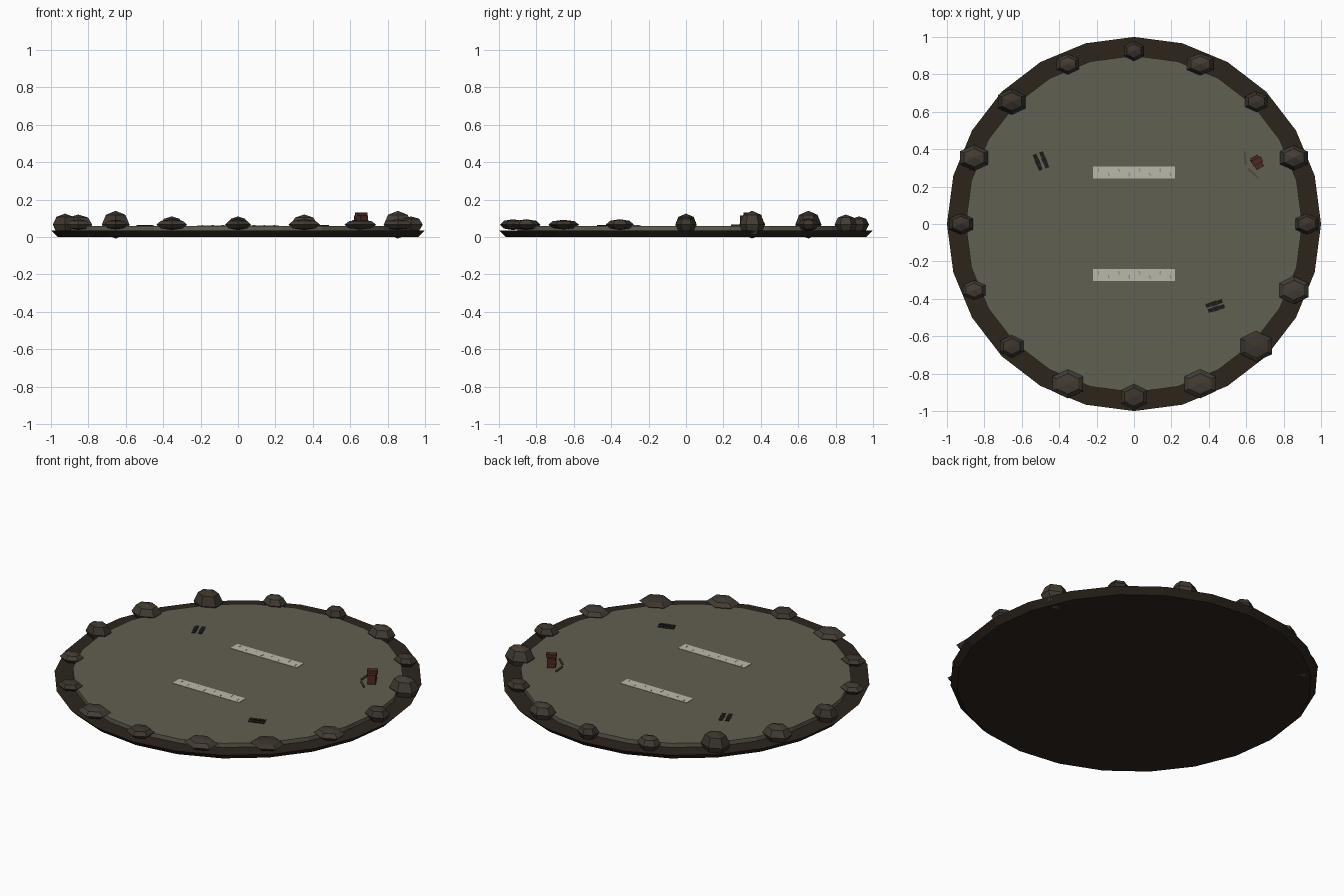
import bpy
from math import radians, cos, sin

if "Cube" in bpy.data.objects:
    bpy.data.objects.remove(bpy.data.objects["Cube"])


def material(name, r, g, b):
    m = bpy.data.materials.new(name)
    m.diffuse_color = (r, g, b, 1)
    m.use_nodes = True
    m.node_tree.nodes["Principled BSDF"].inputs["Base Color"].default_value = m.diffuse_color
    return m


EARTH = material("earth", 0.026, 0.018, 0.012)
SAND = material("sand", 0.12, 0.115, 0.083)
CHALK = material("chalk", 0.50, 0.48, 0.40)
WORN = material("worn_chalk", 0.30, 0.28, 0.23)
DARK = material("dark_print", 0.012, 0.011, 0.009)
RED = material("rust_red", 0.07, 0.022, 0.016)
WOOD = material("wood", 0.08, 0.06, 0.04)
ROCKS = [material("rock_a", 0.045, 0.035, 0.026),
         material("rock_b", 0.055, 0.045, 0.033)]


def finish(name, mat):
    o = bpy.context.object
    o.name = name
    o.data.materials.append(mat)
    return o


def disc(name, r1, r2, z0, z1, mat):
    bpy.ops.mesh.primitive_cone_add(vertices=24, radius1=r1, radius2=r2,
                                    depth=z1 - z0, location=(0, 0, (z0 + z1) / 2))
    return finish(name, mat)


def box(name, x, y, z0, z1, sx, sy, angle, mat):
    bpy.ops.mesh.primitive_cube_add(size=1, location=(x, y, (z0 + z1) / 2),
                                    rotation=(0, 0, radians(angle)))
    bpy.context.object.scale = (sx, sy, z1 - z0)
    return finish(name, mat)


# ground: flared earth rim and raised sand floor
disc("earth_base", 0.965, 1.0, 0.0, 0.035, EARTH)
disc("sand_floor", 0.90, 0.90, 0.03, 0.06, SAND)

# ring of boulders: (width x, width y, top height), counter-clockwise from +x
stones = [(.125, .115, .11), (.15, .135, .14), (.12, .11, .10), (.14, .12, .12),
          (.107, .107, .11), (.12, .11, .11), (.148, .14, .14), (.15, .14, .12),
          (.13, .115, .125), (.12, .107, .095), (.125, .12, .092), (.165, .155, .095),
          (.14, .14, .095), (.17, .155, .095), (.17, .165, .092), (.155, .15, .095)]
for i, (wx, wy, top) in enumerate(stones):
    a = radians(22.5 * i)
    bpy.ops.mesh.primitive_uv_sphere_add(
        segments=6, ring_count=4, radius=1, rotation=(0, 0, 0),
        location=(0.925 * cos(a), 0.925 * sin(a), 0.066))
    o = finish(f"boulder_{i + 1}", ROCKS[i % 2])
    # hexagon points face +y and -y
    xs = max(abs(v.co.x) for v in o.data.vertices)
    ys = max(abs(v.co.y) for v in o.data.vertices)
    if xs > ys:
        for v in o.data.vertices:
            v.co.x, v.co.y = -v.co.y, v.co.x
        xs, ys = ys, xs
    o.scale = (wx / 2 / xs, wy / 2 / ys, top - 0.066)

# two chalk lines with worn specks
for side, y in (("front", -0.273), ("back", 0.275)):
    box(f"{side}_start_line", 0, y, 0.058, 0.062, 0.44, 0.066, 0, CHALK)
    for k in range(8):
        dy = 0.013 if k % 2 == 0 else -0.010
        box(f"{side}_line_speck_{k + 1}", -0.19 + 0.055 * k, y + dy,
            0.060, 0.063, 0.007, 0.02, 15 * (k % 3), WORN)

# two pairs of footprints, each a row of three pads
prints = [(-0.515, 0.33, 112), (-0.48, 0.343, 112),
          (0.428, -0.425, 17), (0.44, -0.452, 17)]
for i, (x, y, ang) in enumerate(prints):
    a = radians(ang)
    for k in (-1, 0, 1):
        d = 0.031 * k
        box(f"footprint_{i + 1}_pad_{k + 2}", x + d * cos(a), y + d * sin(a),
            0.058, 0.063, 0.030, 0.025 if k == 0 else 0.021, ang, DARK)

# broken red post with scattered splinters
box("post_body", 0.658, 0.33, 0.055, 0.115, 0.045, 0.07, 30, RED)
box("post_top", 0.658, 0.335, 0.115, 0.132, 0.058, 0.032, 30, RED)
box("post_bracket", 0.635, 0.338, 0.085, 0.10, 0.022, 0.02, 30, RED)
box("splinter_left", 0.594, 0.352, 0.058, 0.068, 0.009, 0.07, 5, WOOD)
box("splinter_front", 0.638, 0.27, 0.058, 0.068, 0.075, 0.009, -42, WOOD)
